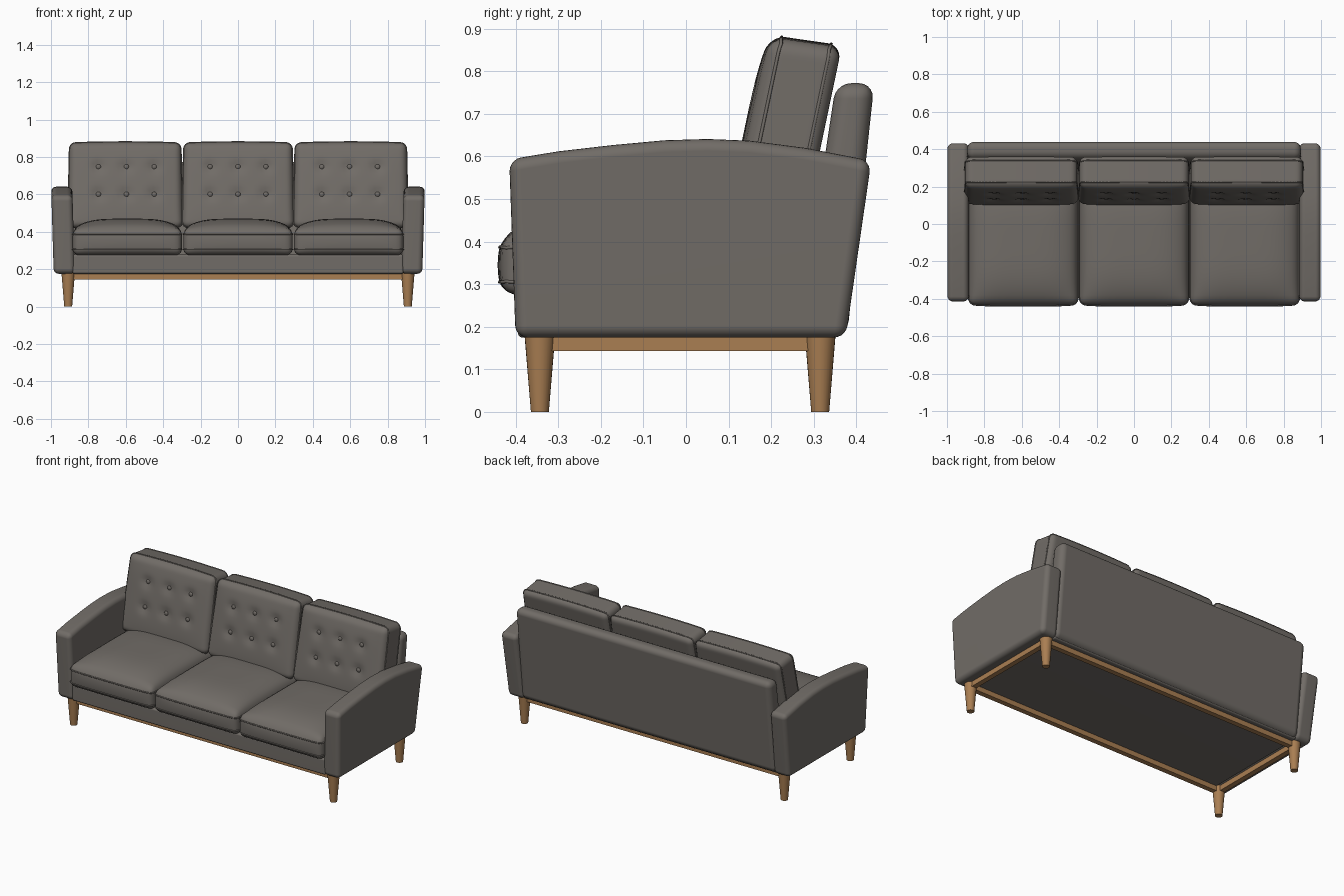
import bpy, bmesh, math
from mathutils import Vector

cube = bpy.data.objects.get("Cube")
if cube:
    bpy.data.objects.remove(cube, do_unlink=True)


def material(name, rgb):
    m = bpy.data.materials.new(name)
    m.use_nodes = True
    m.diffuse_color = (*rgb, 1)
    bsdf = next(n for n in m.node_tree.nodes if n.type == 'BSDF_PRINCIPLED')
    bsdf.inputs["Base Color"].default_value = (*rgb, 1)
    bsdf.inputs["Roughness"].default_value = 0.8
    return m


FABRIC = material("warm grey fabric", (0.165, 0.15, 0.135))
WOOD = material("oak wood", (0.40, 0.21, 0.085))


def finish(bm, name, mat, weighted=False):
    bmesh.ops.recalc_face_normals(bm, faces=bm.faces)
    for f in bm.faces:
        f.smooth = True
    mesh = bpy.data.meshes.new(name)
    bm.to_mesh(mesh)
    bm.free()
    mesh.set_sharp_from_angle(angle=math.radians(40))
    mesh.materials.append(mat)
    ob = bpy.data.objects.new(name, mesh)
    bpy.context.collection.objects.link(ob)
    if weighted:
        ob.modifiers.new("normals", 'WEIGHTED_NORMAL').keep_sharp = True
    return ob


def panel(name, profile, x0, x1, mat, bevel=0.0, lean=0.0):
    """Side profile (y, z) extruded along x, with rounded edges."""
    bm = bmesh.new()
    ends = [[bm.verts.new((x + lean * z, y, z)) for y, z in profile] for x in (x0, x1)]
    bm.faces.new(ends[0])
    bm.faces.new(ends[1][::-1])
    n = len(profile)
    for i in range(n):
        j = (i + 1) % n
        bm.faces.new((ends[0][j], ends[0][i], ends[1][i], ends[1][j]))
    bmesh.ops.recalc_face_normals(bm, faces=bm.faces)
    if bevel:
        edges = [e for e in bm.edges if e.calc_face_angle(0) > 0.5]
        bmesh.ops.bevel(bm, geom=edges, offset=bevel, segments=5, profile=0.5,
                        affect='EDGES', clamp_overlap=True)
    return finish(bm, name, mat, True)


def box(name, x, y, z, mat, bevel=0.0):
    return panel(name, [(y[0], z[0]), (y[1], z[0]), (y[1], z[1]), (y[0], z[1])],
                 x[0], x[1], mat, bevel)


def rounded(p, half, r):
    """Move a point on a box onto the same box with rounded edges."""
    inner = Vector([max(-h + r, min(h - r, c)) for c, h in zip(p, half)])
    d = p - inner
    return inner + d.normalized() * r if d.length > 1e-6 else p


def cushion(name, half, r, cuts, shape):
    bm = bmesh.new()
    bmesh.ops.create_cube(bm, size=2)
    bmesh.ops.subdivide_edges(bm, edges=bm.edges[:], cuts=cuts, use_grid_fill=True)
    for v in bm.verts:
        p = Vector([math.sin(c * math.pi / 2) * h for c, h in zip(v.co, half)])
        v.co = shape(rounded(p, half, r))
    return finish(bm, name, FABRIC)


def piping(name, half, r, axis, depth, shape, steps=40):
    """Welt cord round the cushion at one depth along an axis."""
    a, b = [i for i in range(3) if i != axis]
    curve = bpy.data.curves.new(name, 'CURVE')
    curve.dimensions = '3D'
    curve.bevel_depth = 0.004
    curve.bevel_resolution = 1
    points = []
    for sa, sb, along in ((0, -1, a), (1, 0, b), (0, 1, a), (-1, 0, b)):
        way = 1 if (sb == -1 or sa == 1) else -1
        for i in range(steps):
            t = math.sin((2 * i / steps - 1) * math.pi / 2) * way
            p = Vector((0, 0, 0))
            p[axis] = depth
            p[a] = t * half[a] if along == a else sa * half[a]
            p[b] = t * half[b] if along == b else sb * half[b]
            points.append(shape(rounded(p, half, r)))
    line = curve.splines.new('POLY')
    line.points.add(len(points) - 1)
    for q, p in zip(line.points, points):
        q.co = (*p, 1)
    line.use_cyclic_u = True
    curve.materials.append(FABRIC)
    bpy.context.collection.objects.link(bpy.data.objects.new(name, curve))


# Arms with a gently arched top
arm_profile = [(-0.40, 0.175), (-0.415, 0.593), (-0.30, 0.612), (-0.17, 0.627),
               (-0.05, 0.638), (0.05, 0.641), (0.15, 0.637), (0.28, 0.62),
               (0.435, 0.59), (0.375, 0.175)]
for side, s in (("left", 1), ("right", -1)):
    panel(side + "_arm", arm_profile, s * 0.867, s * 0.98, FABRIC, 0.028, s * 0.03)

# Upholstered base and leaning back
box("seat_base", (-0.885, 0.885), (-0.395, 0.36), (0.175, 0.278), FABRIC, 0.012)
panel("back_frame", [(0.262, 0.178), (0.378, 0.178), (0.442, 0.772), (0.352, 0.772)],
      -0.892, 0.892, FABRIC, 0.036)

SEAT = (0.292, 0.34, 0.07)
BACK_Z = 0.645


def seat_shape(cx):
    def shape(p):
        u, v, w = (c / h for c, h in zip(p, SEAT))
        crown = 0.055 * (1 - u ** 4) * (1 - v ** 4) * max(w, 0)
        bulge = 0.012 * (1 - w * w) * min(v, 0) * (1 - u ** 4)
        return Vector((cx + p.x, -0.09 + p.y + bulge, 0.345 + p.z + crown))
    return shape


def back_shape(cx, half, tufts):
    def shape(p):
        u, v, w = (c / h for c, h in zip(p, half))
        z = BACK_Z + p.z - 0.012 * v * max(w, 0) + 0.006 * (1 - u * u) * w
        x = cx + p.x * (1 - 0.015 * w)
        y = 0.234 + 0.21 * (z - 0.64) + p.y
        if v < 0:
            y += 0.016 * (1 - u ** 4) * (1 - w ** 4) * v
            for tx, tz in tufts:
                d2 = (x - tx) ** 2 + (z - tz) ** 2
                y -= 0.016 * v * math.exp(-d2 / 0.0009)
        return Vector((x, y, z))
    return shape


# Three seat cushions and three tufted back cushions
for label, i in (("right", -1), ("middle", 0), ("left", 1)):
    shape = seat_shape(i * 0.592)
    cushion(label + "_seat_cushion", SEAT, 0.035, 22, shape)
    for edge, d in (("lower", -0.04), ("upper", 0.042)):
        piping(f"{label}_seat_{edge}_piping", SEAT, 0.035, 2, d, shape)

    cx = i * 0.603
    half = (0.303 if i else 0.295, 0.086, 0.222)
    tufts = [(i * 0.597 + dx, z) for dx in (-0.149, 0, 0.149) for z in (0.60, 0.747)]
    shape = back_shape(cx, half, tufts)
    cushion(label + "_back_cushion", half, 0.035, 38, shape)
    for edge, d in (("front", -0.06), ("rear", 0.06)):
        piping(f"{label}_back_{edge}_piping", half, 0.035, 1, d, shape)

    # Buttons pressed into the tufts
    for n, (tx, tz) in enumerate(tufts):
        bm = bmesh.new()
        bmesh.ops.create_uvsphere(bm, u_segments=14, v_segments=8, radius=0.014)
        seat = shape(Vector((tx - cx, -half[1], tz - BACK_Z)))
        for v in bm.verts:
            v.co.y *= 0.6
            v.co += Vector((tx, seat.y - 0.002, tz))
        finish(bm, f"{label}_button_{n + 1}", FABRIC)

# Tapered legs and the rails between them
LEG_X, LEG_Y = 0.908, {"front": -0.343, "rear": 0.315}
for end, y in LEG_Y.items():
    for side, s in (("left", 1), ("right", -1)):
        bm = bmesh.new()
        bmesh.ops.create_cone(bm, cap_ends=True, segments=24, radius1=0.021,
                              radius2=0.036, depth=0.18)
        bmesh.ops.translate(bm, verts=bm.verts, vec=(s * LEG_X, y, 0.09))
        finish(bm, f"{end}_{side}_leg", WOOD)
    box(end + "_rail", (-0.9, 0.9), (y - 0.016, y + 0.016), (0.144, 0.178), WOOD)
for side, s in (("left", 1), ("right", -1)):
    box(side + "_rail", (s * LEG_X - 0.016, s * LEG_X + 0.016),
        (LEG_Y["front"], LEG_Y["rear"]), (0.144, 0.178), WOOD)
